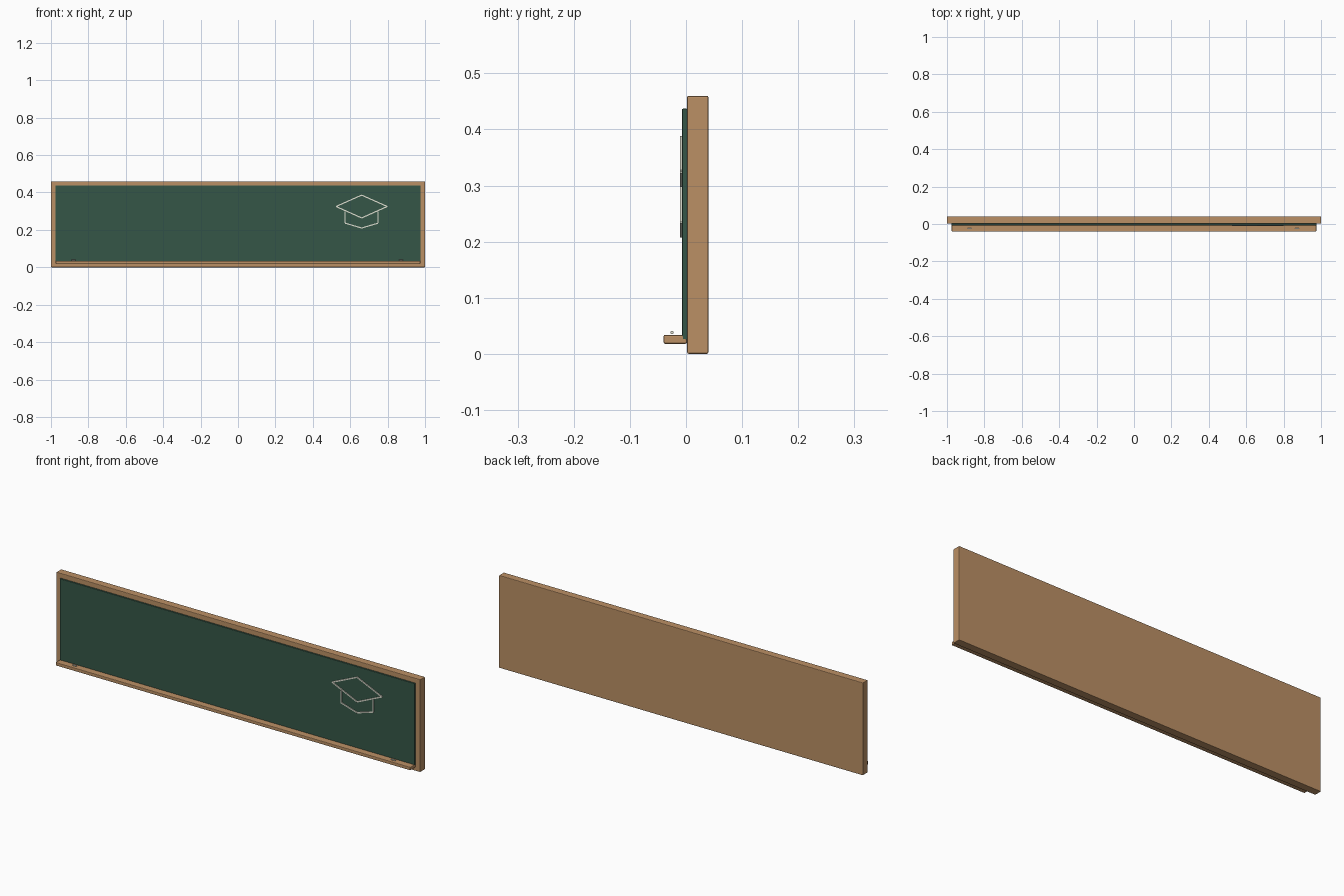
import bpy, math
from mathutils import Vector

if "Cube" in bpy.data.objects:
    bpy.data.objects.remove(bpy.data.objects["Cube"])


def material(name, rgb):
    m = bpy.data.materials.new(name)
    m.diffuse_color = (*rgb, 1)
    m.use_nodes = True
    m.node_tree.nodes["Principled BSDF"].inputs["Base Color"].default_value = m.diffuse_color
    return m


WOOD = material("warm wood", (0.50, 0.28, 0.13))
GREEN = material("board green", (0.036, 0.093, 0.063))
CHALK = material("chalk white", (0.72, 0.72, 0.62))


def box(name, lo, hi, mat, bevel=0.0):
    lo, hi = Vector(lo), Vector(hi)
    bpy.ops.mesh.primitive_cube_add(size=1, location=(lo + hi) / 2)
    ob = bpy.context.object
    ob.name = name
    ob.scale = hi - lo
    bpy.ops.object.transform_apply(location=False, rotation=False, scale=True)
    ob.data.materials.append(mat)
    if bevel:
        mod = ob.modifiers.new("soft_edges", 'BEVEL')
        mod.width = bevel
        mod.segments = 2
    return ob


# Wooden backing, writing surface and chalk ledge
box("wood_backing", (-1, 0.002, 0), (1, 0.04, 0.46), WOOD, 0.003)
box("writing_surface", (-0.975, -0.007, 0.025), (0.975, 0.002, 0.437), GREEN, 0.0015)
box("chalk_ledge", (-0.975, -0.04, 0.018), (0.975, 0.002, 0.034), WOOD, 0.003)

# Chalk pieces on the ledge
for side, x in (("left", -0.88), ("right", 0.872)):
    bpy.ops.mesh.primitive_cylinder_add(vertices=12, radius=0.003, depth=0.022,
                                        location=(x, -0.025, 0.038),
                                        rotation=(0, math.pi / 2, 0))
    ob = bpy.context.object
    ob.name = side + "_chalk"
    ob.data.materials.append(CHALK)
    bpy.ops.object.shade_smooth_by_angle()


# Chalk drawing of a graduation cap, made of thin strokes
def strokes(name, pts, width=0.006):
    for i, (a, b) in enumerate(zip(pts, pts[1:])):
        a, b = Vector(a), Vector(b)
        d, mid = b - a, (a + b) / 2
        half = d.length / 2
        ob = box(f"{name}_stroke_{i + 1}", (-half, -0.0025, -width / 2),
                 (half, 0.0025, width / 2), CHALK)
        ob.location = (mid.x, -0.0085, mid.y)
        ob.rotation_euler.y = -math.atan2(d.y, d.x)


CX = 0.661
strokes("cap_top", [(CX, 0.386), (CX + 0.137, 0.325), (CX, 0.264),
                    (CX - 0.137, 0.325), (CX, 0.386)])
strokes("cap_band", [(CX - 0.088, 0.298), (CX - 0.088, 0.236), (CX, 0.21),
                     (CX + 0.088, 0.236), (CX + 0.088, 0.298)])
